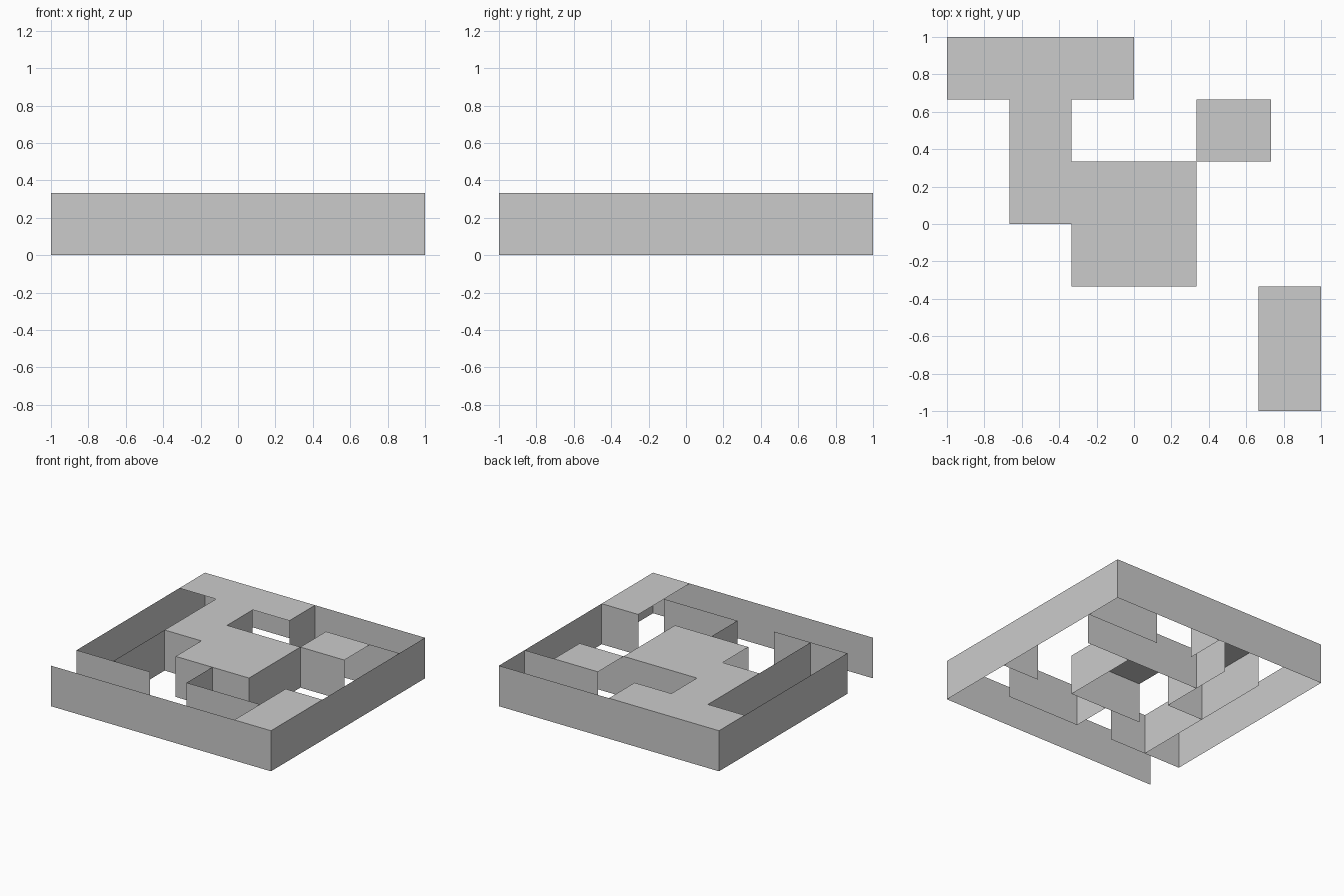
import bpy
import bmesh

cube = bpy.data.objects.get("Cube")
if cube:
    bpy.data.objects.remove(cube, do_unlink=True)

CELL = 1 / 3  # the maze sits on a six by six grid

grey = bpy.data.materials.new("plain_grey")
grey.use_nodes = True
colour = (0.6, 0.6, 0.6, 1)
grey.diffuse_color = colour
grey.node_tree.nodes["Principled BSDF"].inputs["Base Color"].default_value = colour


def add_object(name, bm):
    mesh = bpy.data.meshes.new(name)
    bm.to_mesh(mesh)
    bm.free()
    mesh.materials.append(grey)
    obj = bpy.data.objects.new(name, mesh)
    bpy.context.collection.objects.link(obj)


def wall(name, path):
    """Thin sheet wall raised one cell high along a path of grid points."""
    bm = bmesh.new()
    verts = [bm.verts.new((x * CELL, y * CELL, 0)) for x, y in path]
    edges = [bm.edges.new(pair) for pair in zip(verts, verts[1:])]
    raised = bmesh.ops.extrude_edge_only(bm, edges=edges)["geom"]
    top = [v for v in raised if isinstance(v, bmesh.types.BMVert)]
    bmesh.ops.translate(bm, verts=top, vec=(0, 0, CELL))
    add_object(name, bm)


def roof(name, x0, x1, y0, y1):
    """Flat sheet covering a rectangle of cells at wall height."""
    bm = bmesh.new()
    corners = [(x0, y0), (x1, y0), (x1, y1), (x0, y1)]
    bm.faces.new([bm.verts.new((x * CELL, y * CELL, CELL)) for x, y in corners])
    add_object(name, bm)


# Outer wall, open at the front corner
wall("outer_wall", [(-3, -2), (-3, 3), (3, 3), (3, -3), (-3, -3)])

# Inner walls
wall("entrance_wall", [(-3, -2), (-1, -2)])
wall("long_corridor_wall", [(-2, -2), (-2, 2)])
wall("corridor_end_wall", [(-2, 0), (-1, 0), (-1, 2)])
wall("chamber_back_wall", [(-1, 1), (2.2, 1)])
wall("chamber_side_and_front_wall", [(1, 1), (1, -1), (-1, -1)])
wall("front_spur_wall", [(0, -1), (0, -2), (2, -2)])
wall("back_stub_wall", [(0, 3), (0, 2)])
wall("side_stub_wall", [(1, 2), (3, 2)])
wall("corner_stub_wall", [(2, -1), (3, -1)])

# Roofed passages
roof("back_roof", -3, 0, 2, 3)
roof("corridor_roof", -2, -1, 0, 2)
roof("chamber_roof", -1, 1, -1, 1)
roof("side_passage_roof", 1, 2.2, 1, 2)
roof("corner_roof", 2, 3, -3, -1)
